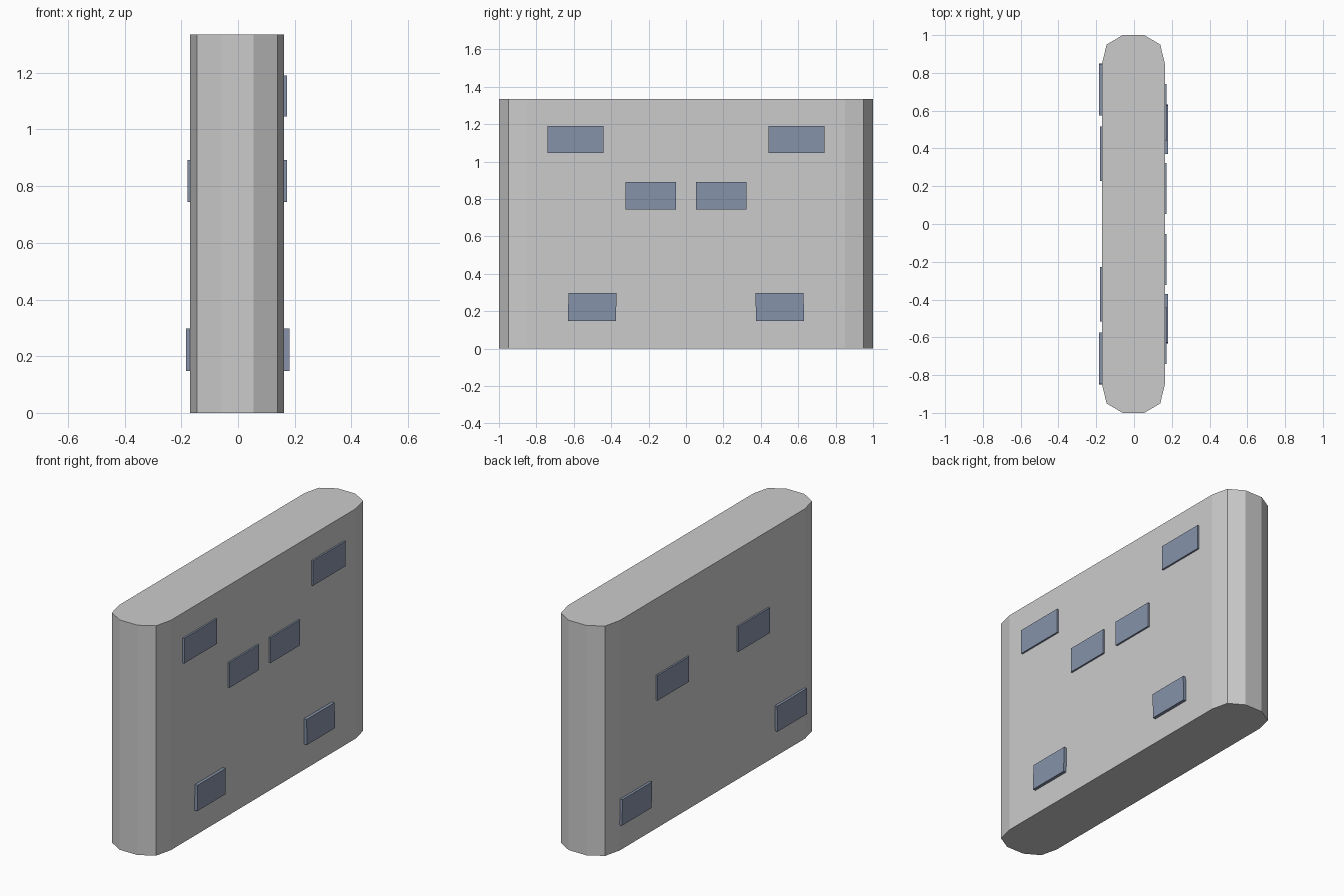
import bpy, bmesh

if "Cube" in bpy.data.objects:
    bpy.data.objects.remove(bpy.data.objects["Cube"])

HEIGHT = 1.335
CX = -0.003  # body centre line in x


def prism(name, pts, to_3d, offset, mat=None):
    """Extrude a 2D outline by a 3D offset into a closed solid."""
    bm = bmesh.new()
    face = bm.faces.new([bm.verts.new(to_3d(a, b)) for a, b in pts])
    ext = bmesh.ops.extrude_face_region(bm, geom=[face])
    verts = [g for g in ext["geom"] if isinstance(g, bmesh.types.BMVert)]
    bmesh.ops.translate(bm, verts=verts, vec=offset)
    bmesh.ops.recalc_face_normals(bm, faces=bm.faces[:])
    mesh = bpy.data.meshes.new(name)
    bm.to_mesh(mesh)
    bm.free()
    if mat:
        mesh.materials.append(mat)
    obj = bpy.data.objects.new(name, mesh)
    bpy.context.collection.objects.link(obj)
    return obj


plate_mat = bpy.data.materials.new("slate_blue")
plate_mat.diffuse_color = (0.24, 0.29, 0.40, 1)
plate_mat.use_nodes = True
plate_mat.node_tree.nodes["Principled BSDF"].inputs["Base Color"].default_value = plate_mat.diffuse_color

# Slab body: chamfered-end outline mirrored in both directions
quarter = [(0.166, 0.85), (0.142, 0.95), (0.057, 1.0)]
half = quarter + [(-x, y) for x, y in reversed(quarter)]
outline = half + [(-x, -y) for x, y in half]
prism("body", outline, lambda x, y: (x + CX, y, 0), (0, 0, HEIGHT))

# Raised plates: name, side, inner y, outer y, bottom z, top z, outer x, lean
plates = [
    ("right_upper_plate", 1, 0.44, 0.74, 1.045, 1.19, 0.173, 0),
    ("right_middle_plate", 1, 0.053, 0.324, 0.745, 0.892, 0.173, 0),
    ("right_lower_plate", 1, 0.375, 0.632, 0.148, 0.297, 0.181, 0.004),
    ("left_middle_plate", -1, 0.227, 0.515, 0.745, 0.892, 0.179, 0),
    ("left_lower_plate", -1, 0.578, 0.85, 0.148, 0.297, 0.184, 0.004),
]
for name, side, y0, y1, z0, z1, x, lean in plates:
    for end, tag in ((-1, "front"), (1, "back")):
        pts = [(end * y0, z0), (end * y1, z0),
               (end * (y1 - lean), z1), (end * (y0 - lean), z1)]
        root = side * 0.15
        prism(f"{name}_{tag}", pts, lambda y, z: (root, y, z),
              (side * x - root, 0, 0), plate_mat)
